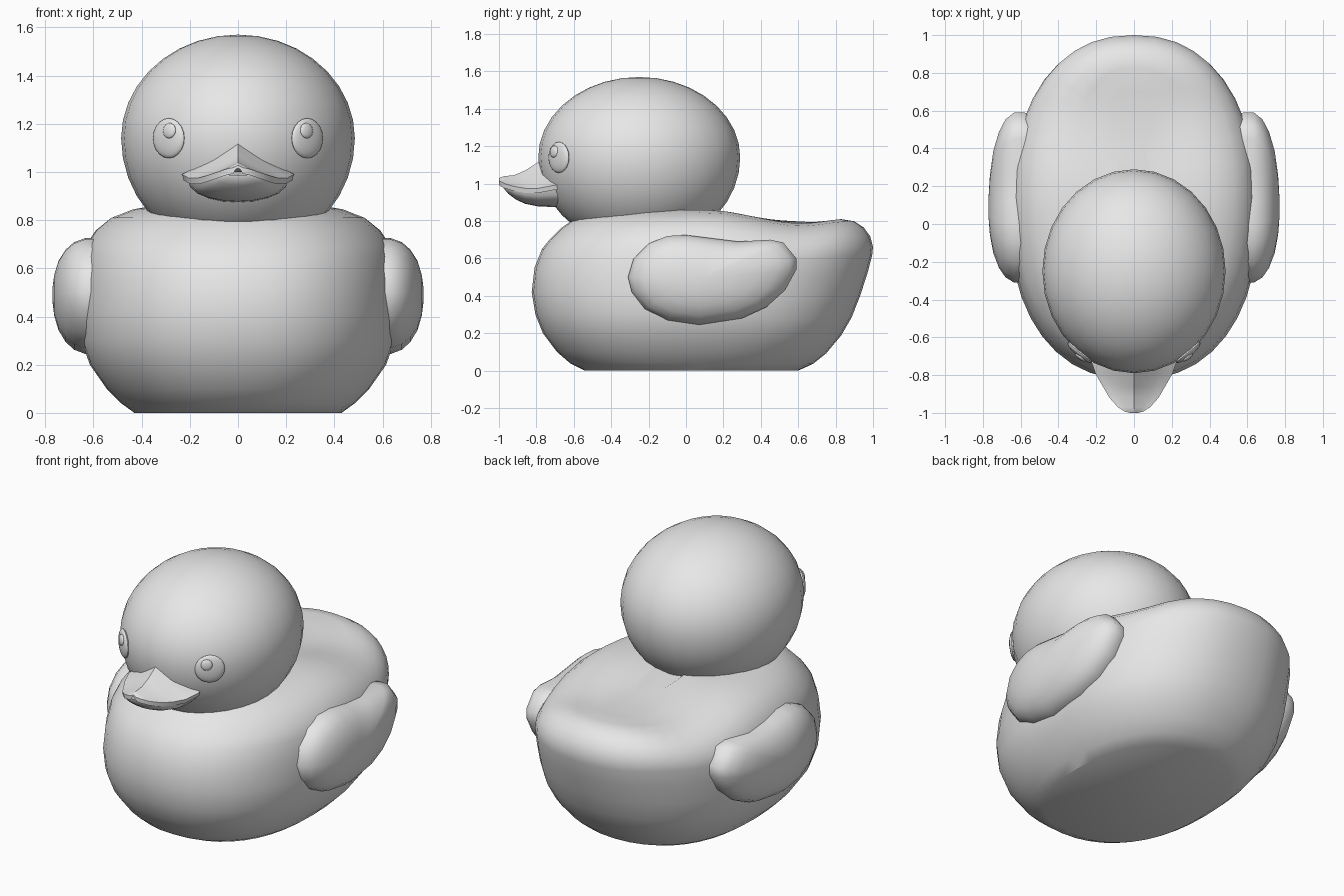
import bpy, bmesh, math
from mathutils import Vector

if "Cube" in bpy.data.objects:
    bpy.data.objects.remove(bpy.data.objects["Cube"], do_unlink=True)

grey = bpy.data.materials.new("plain grey")
grey.use_nodes = True
grey.diffuse_color = (0.8, 0.8, 0.8, 1)
grey.node_tree.nodes["Principled BSDF"].inputs["Base Color"].default_value = (0.8, 0.8, 0.8, 1)


def finish(name, bm, angle=40):
    bmesh.ops.recalc_face_normals(bm, faces=bm.faces)
    mesh = bpy.data.meshes.new(name)
    bm.to_mesh(mesh)
    bm.free()
    mesh.materials.append(grey)
    obj = bpy.data.objects.new(name, mesh)
    bpy.context.collection.objects.link(obj)
    bpy.ops.object.select_all(action='DESELECT')
    obj.select_set(True)
    bpy.context.view_layer.objects.active = obj
    bpy.ops.object.shade_smooth_by_angle(angle=math.radians(angle))
    return obj


def loft(name, rings, angle=40):
    """Skin closed rings of equal length and cap both ends."""
    bm = bmesh.new()
    loops = [[bm.verts.new(p) for p in ring] for ring in rings]
    n = len(loops[0])
    for a, b in zip(loops, loops[1:]):
        for i in range(n):
            j = (i + 1) % n
            bm.faces.new((a[i], a[j], b[j], b[i]))
    bm.faces.new(loops[0])
    bm.faces.new(loops[-1])
    return finish(name, bm, angle)


def power(v, e):
    return math.copysign(abs(v) ** e, v)


def interp(table, x):
    if x <= table[0][0]:
        return table[0][1]
    for (x0, y0), (x1, y1) in zip(table, table[1:]):
        if x <= x1:
            u = (x - x0) / (x1 - x0)
            u = u * u * (3 - 2 * u)
            return y0 + (y1 - y0) * u
    return table[-1][1]


# Body: stacked rounded rings, with the back dipping before the tail
BACK = [(0.1, 1.0), (0.62, 0.915), (0.88, 0.945)]


def body_ring(z, front, back, half):
    mid = (front + back) / 2
    pts = []
    for i in range(40):
        a = math.tau * i / 40
        x = half * power(math.cos(a), 0.88)
        y = mid + (back - front) / 2 * power(math.sin(a), 0.88)
        pts.append((x, y, z * interp(BACK, y)))
    return pts


levels = [
    (0, -.54, .60, .43), (.04, -.62, .68, .485), (.1, -.69, .75, .545),
    (.2, -.765, .83, .615), (.3, -.805, .885, .65), (.42, -.825, .93, .66),
    (.55, -.81, .97, .655), (.65, -.77, .995, .645), (.70, -.73, 1.0, .63),
    (.76, -.67, .985, .59), (.81, -.60, .95, .53), (.845, -.51, .90, .44),
    (.86, -.42, .83, .35), (.86, -.3, .7, .25), (.86, -.1, .45, .1)]
loft("body", [body_ring(*l) for l in levels], 36)

# Head: egg with a fuller lower half
bm = bmesh.new()
bmesh.ops.create_uvsphere(bm, u_segments=28, v_segments=18, radius=1)
for v in bm.verts:
    x, y, z = v.co
    v.co = (x * .485, -.25 + y * .54, 1.14 + z * (.43 if z > 0 else .48))
finish("head", bm)


# Eyes: shallow lenses lying on the head surface
def lens(name, side, x, z, radius, depth, lift):
    dz = (z - 1.14) / .43
    y = -.54 * math.sqrt(1 - (x / .485) ** 2 - dz * dz)
    normal = Vector((side * x / .485 ** 2, y / .54 ** 2, dz / .43)).normalized()
    centre = Vector((side * x, y - .25, z)) + normal * lift
    turn = normal.to_track_quat('Z', 'Y')
    bm = bmesh.new()
    bmesh.ops.create_uvsphere(bm, u_segments=20, v_segments=12, radius=radius)
    for v in bm.verts:
        v.co.z *= depth / radius
        v.co = centre + turn @ v.co
    finish(name, bm)


# Wings: domed pads from a side outline, sunk into the body
outline = [(-.31, .5), (-.28, .6), (-.2, .68), (-.1, .72), (0, .725), (.12, .71),
           (.28, .69), (.45, .7), (.52, .685), (.59, .6), (.59, .54), (.53, .43),
           (.43, .34), (.3, .28), (.07, .245), (-.1, .27), (-.22, .33), (-.29, .42)]
dome = [(.95, .5), (1, .58), (1, .635), (.93, .68), (.8, .715), (.6, .745),
        (.35, .763), (.12, .77)]

for side, label in ((1, "left"), (-1, "right")):
    lens(label + "_eye", side, .29, 1.14, .083, .022, -.004)
    lens(label + "_pupil", side, .275, 1.17, .032, .012, .016)
    loft(label + "_wing",
         [[(side * x, .08 + (y - .08) * k, .49 + (z - .49) * k) for y, z in outline]
          for k, x in dome], 50)


# Bill: ridged upper half over a scooped lower half
def upper_section(y, half, ridge, edge, arch):
    steps = [i / 5 - 1 for i in range(11)]
    top = [(half * s, y, edge + (ridge - edge) * (1 - abs(s)) ** 1.15) for s in steps]
    under = [(half * s * .97, y, edge - .025 + (arch - edge + .025) * (1 - s * s))
             for s in reversed(steps)]
    return top + under


def lower_section(y, half, top, bottom):
    steps = [math.pi * i / 10 for i in range(11)]
    bowl = [(half * math.cos(a), y, top - (top - bottom) * math.sin(a) ** .8) for a in steps]
    dish = [(-half * .85 * math.cos(a), y, top - (top - bottom) * .25 * math.sin(a))
            for a in steps]
    return bowl + dish


loft("upper_bill", [upper_section(*s) for s in (
    (-.62, .22, 1.18, 1.0, 1.0), (-.71, .232, 1.15, .99, 1.0), (-.79, .205, 1.115, .975, 1.0),
    (-.86, .165, 1.07, .975, 1.0), (-.92, .13, 1.045, .985, 1.005),
    (-.97, .085, 1.04, 1.0, 1.01), (-.993, .05, 1.033, 1.012, 1.012),
    (-1.0, .02, 1.028, 1.018, 1.015))], 50)
loft("lower_bill", [lower_section(*s) for s in (
    (-.60, .2, .99, .87), (-.71, .21, .98, .875), (-.79, .195, .97, .878),
    (-.86, .16, .968, .892), (-.91, .13, .972, .915), (-.95, .095, .98, .945),
    (-.975, .05, .99, .975))], 50)
